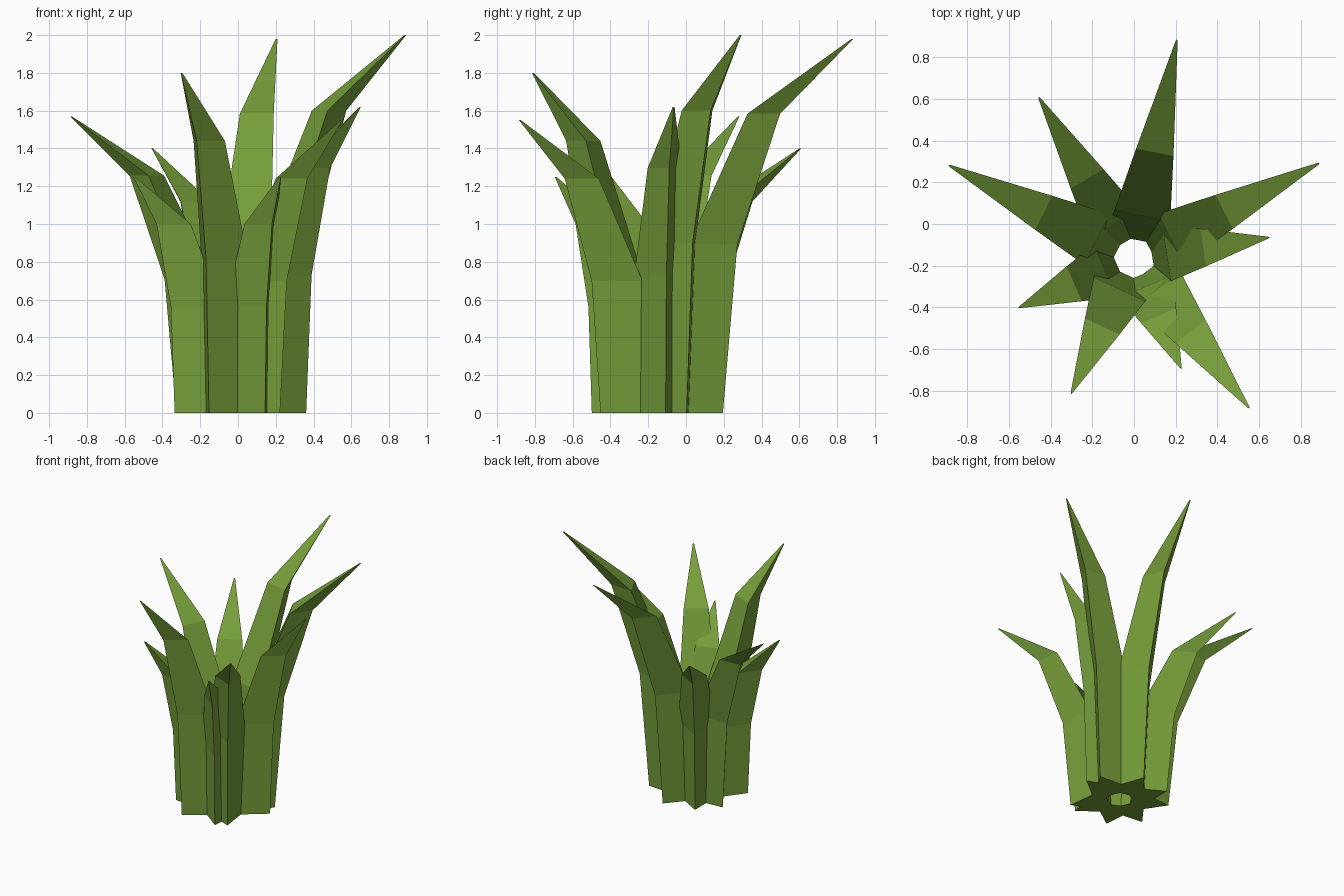
import bpy
import bmesh
import math
from mathutils import Vector

cube = bpy.data.objects.get("Cube")
if cube:
    bpy.data.objects.remove(cube, do_unlink=True)

# Leaf colour
leaf_green = bpy.data.materials.new("leaf_green")
leaf_green.use_nodes = True
colour = (0.18, 0.34, 0.042, 1.0)
leaf_green.diffuse_color = colour
shader = leaf_green.node_tree.nodes["Principled BSDF"]
shader.inputs["Base Color"].default_value = colour
shader.inputs["Roughness"].default_value = 0.9

CENTRE = Vector((0, -0.163, 0))
ROOT_DISTANCE = 0.18
ROOT_RADIUS = 0.185
# Each ring: share of height, share of outward lean, share of thickness
RINGS = [(0, 0, 1), (0.45, 0.12, 0.85), (0.8, 0.44, 0.57), (1, 1, 0.03)]


def make_blade(name, tip):
    """Three-sided blade with its ridge outward, bending out towards the tip."""
    tip = Vector(tip)
    reach = Vector((tip.x, tip.y, 0)) - CENTRE
    angle = math.atan2(reach.y, reach.x)
    outward = reach.normalized()
    lean = reach.length - ROOT_DISTANCE

    bm = bmesh.new()
    rings = []
    for height, bend, size in RINGS:
        middle = CENTRE + outward * (ROOT_DISTANCE + lean * bend)
        middle.z = tip.z * height
        ring = []
        for i in range(3):
            a = angle + i * math.tau / 3
            spoke = Vector((math.cos(a), math.sin(a), 0))
            ring.append(bm.verts.new(middle + spoke * ROOT_RADIUS * size))
        rings.append(ring)
    for low, high in zip(rings, rings[1:]):
        for i in range(3):
            j = (i + 1) % 3
            bm.faces.new((low[i], low[j], high[j], high[i]))
    bm.faces.new(rings[0][::-1])
    bm.faces.new(rings[-1])
    bmesh.ops.recalc_face_normals(bm, faces=bm.faces)

    mesh = bpy.data.meshes.new(name)
    bm.to_mesh(mesh)
    bm.free()
    mesh.materials.append(leaf_green)
    bpy.context.collection.objects.link(bpy.data.objects.new(name, mesh))


# Blades, going round the tuft
TIPS = {
    "back_blade": (0.205, 0.88, 1.98),
    "back_left_blade": (0.885, 0.29, 2.0),
    "left_blade": (0.645, -0.065, 1.62),
    "front_left_blade": (0.55, -0.88, 1.55),
    "front_short_blade": (0.225, -0.69, 1.25),
    "front_right_blade": (-0.30, -0.81, 1.80),
    "right_short_blade": (-0.55, -0.40, 1.25),
    "right_blade": (-0.885, 0.28, 1.57),
    "back_right_blade": (-0.455, 0.605, 1.40),
}
for blade_name, blade_tip in TIPS.items():
    make_blade(blade_name, blade_tip)
